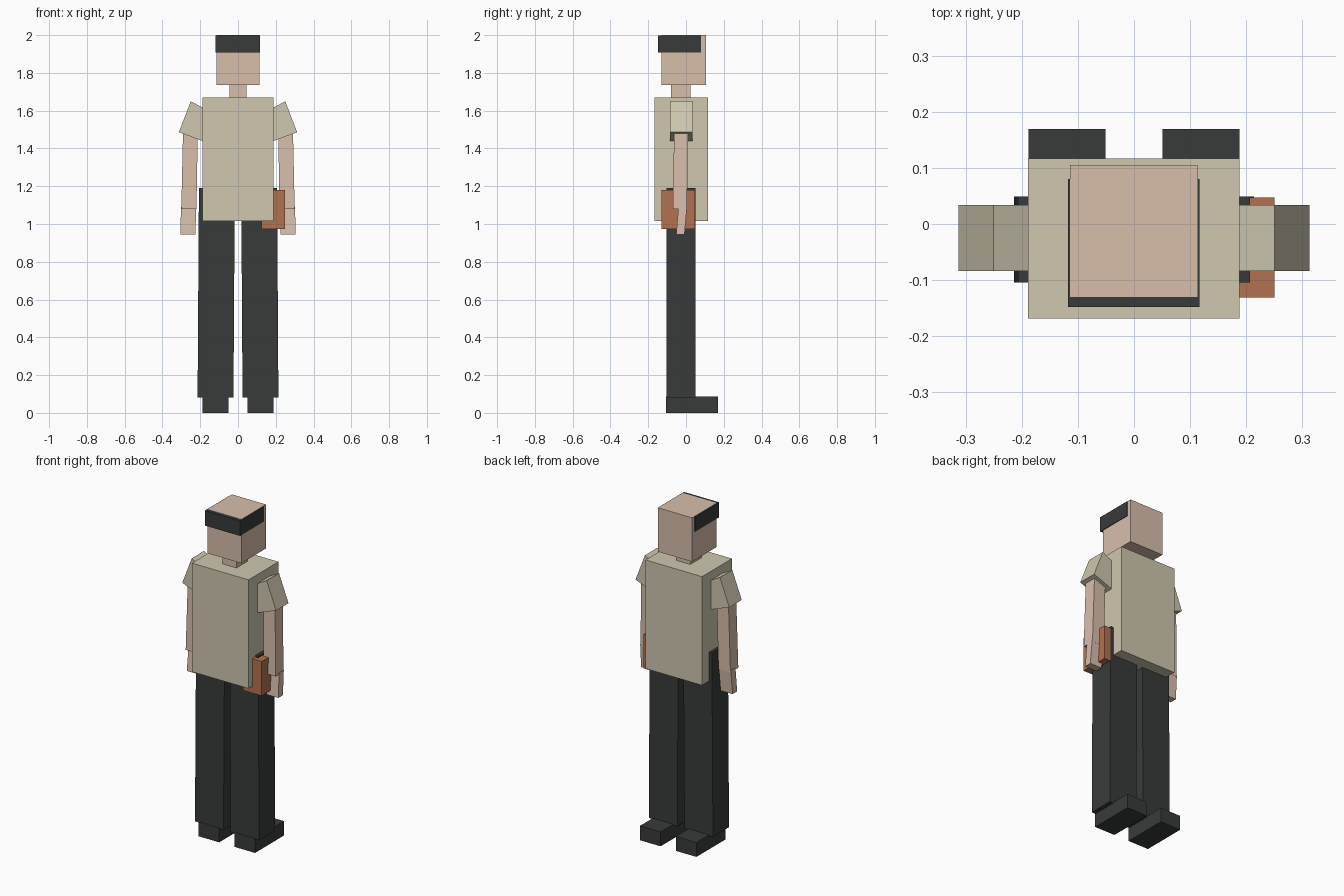
import bpy
import bmesh

if "Cube" in bpy.data.objects:
    bpy.data.objects.remove(bpy.data.objects["Cube"])


def material(name, rgb):
    m = bpy.data.materials.new(name)
    m.diffuse_color = (*rgb, 1)
    m.use_nodes = True
    m.node_tree.nodes["Principled BSDF"].inputs["Base Color"].default_value = m.diffuse_color
    return m


SKIN = material("skin", (0.69, 0.52, 0.41))
CLOTH = material("tan_cloth", (0.62, 0.57, 0.43))
DARK = material("charcoal", (0.04, 0.044, 0.042))
LEATHER = material("leather", (0.45, 0.17, 0.08))


def finish(name, bm, mat):
    bmesh.ops.recalc_face_normals(bm, faces=bm.faces)
    mesh = bpy.data.meshes.new(name)
    bm.to_mesh(mesh)
    bm.free()
    mesh.materials.append(mat)
    obj = bpy.data.objects.new(name, mesh)
    bpy.context.collection.objects.link(obj)
    return obj


def box(name, mat, x, y, z, x_top=None, y_top=None, side=1):
    """Box from (min, max) ranges; the top rectangle may differ for tilt or taper."""
    x_top, y_top = x_top or x, y_top or y
    bm = bmesh.new()
    bmesh.ops.create_cube(bm, size=2)
    for v in bm.verts:
        i, j, k = (int(c > 0) for c in v.co)
        xr, yr = (x_top, y_top) if k else (x, y)
        v.co = (side * xr[i], yr[j], z[k])
    return finish(name, bm, mat)


def sleeve(name, side):
    """Sloped sleeve: front outline extruded along y."""
    outline = [(0.14, 1.59), (0.25, 1.65), (0.313, 1.486), (0.17, 1.433)]
    bm = bmesh.new()
    face = bm.faces.new([bm.verts.new((side * px, -0.084, pz)) for px, pz in outline])
    ext = bmesh.ops.extrude_face_region(bm, geom=[face], use_keep_orig=True)
    moved = [g for g in ext["geom"] if isinstance(g, bmesh.types.BMVert)]
    bmesh.ops.translate(bm, verts=moved, vec=(0, 0.118, 0))
    return finish(name, bm, CLOTH)


# Head, hair band, neck and shirt
box("head", SKIN, (-0.114, 0.113), (-0.13, 0.105), (1.735, 2.0))
box("hair_band", DARK, (-0.118, 0.117), (-0.148, 0.08), (1.908, 1.998))
box("neck", SKIN, (-0.046, 0.046), (-0.08, 0.025), (1.64, 1.76))
box("shirt", CLOTH, (-0.189, 0.188), (-0.168, 0.117), (1.015, 1.67))

# Paired limbs
for label, s in (("left", -1), ("right", 1)):
    sleeve(f"{label}_sleeve", s)
    box(f"{label}_arm", SKIN, (0.22, 0.3), (-0.07, 0.005), (1.08, 1.54),
        x_top=(0.212, 0.29), y_top=(-0.062, 0.012), side=s)
    box(f"{label}_hand", SKIN, (0.225, 0.305), (-0.052, -0.008), (0.945, 1.09),
        x_top=(0.222, 0.302), y_top=(-0.04, 0.005), side=s)
    box(f"{label}_leg", DARK, (0.024, 0.214), (-0.104, 0.049), (0.082, 1.19),
        x_top=(0.017, 0.207), side=s)
    box(f"{label}_shoe", DARK, (0.051, 0.188), (-0.106, 0.169), (0, 0.087), side=s)

# Hip pouch
box("hip_pouch", LEATHER, (0.125, 0.25), (-0.131, 0.047), (0.973, 1.18))
